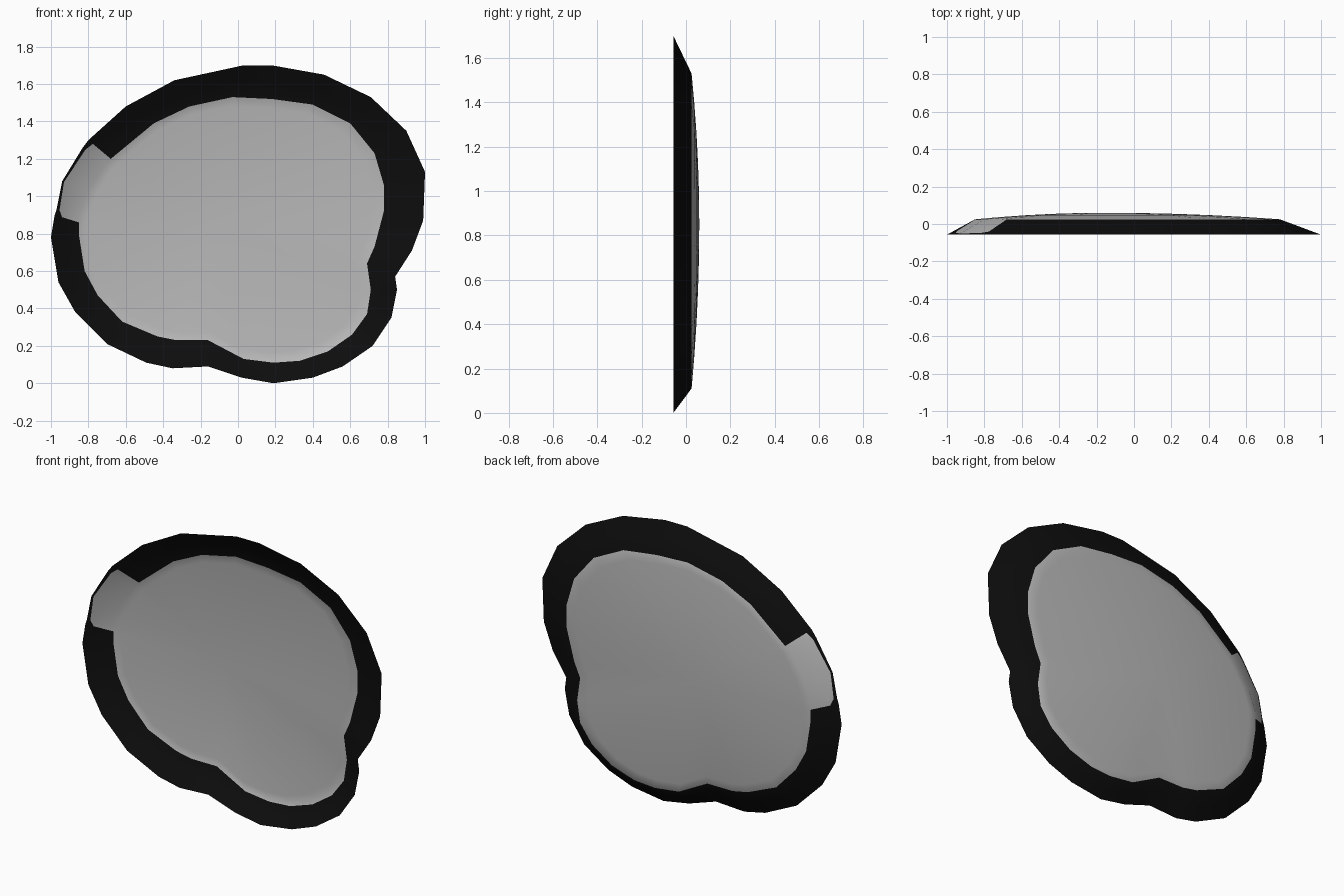
import bpy, bmesh
from mathutils import Vector

cube = bpy.data.objects.get("Cube")
if cube:
    bpy.data.objects.remove(cube, do_unlink=True)


def material(name, rgb):
    m = bpy.data.materials.new(name)
    m.use_nodes = True
    m.diffuse_color = (*rgb, 1)
    bsdf = next(n for n in m.node_tree.nodes if n.type == 'BSDF_PRINCIPLED')
    bsdf.inputs["Base Color"].default_value = (*rgb, 1)
    bsdf.inputs["Roughness"].default_value = 0.8
    return m


# Outlines as (x, z), clockwise from the top: rim edge, then the bend of the dome
rim = [(.18, 1.7), (.46, 1.65), (.71, 1.53), (.9, 1.35), (1, 1.13), (.99, .87),
       (.93, .71), (.84, .57), (.85, .5), (.82, .35), (.72, .2), (.56, .09),
       (.4, .03), (.19, 0), (.02, .03), (-.16, .09), (-.35, .08), (-.49, .11),
       (-.7, .21), (-.87, .38), (-.96, .54), (-1, .78), (-.98, .9), (-.97, .93),
       (-.94, 1.08), (-.83, 1.26), (-.8, 1.3), (-.6, 1.48), (-.34, 1.62), (.03, 1.7)]
bend = [(.18, 1.52), (.4, 1.49), (.6, 1.39), (.73, 1.23), (.78, 1.06), (.78, .92),
        (.73, .73), (.69, .64), (.71, .5), (.69, .37), (.61, .26), (.48, .17),
        (.33, .12), (.19, .11), (.03, .13), (-.16, .23), (-.33, .23), (-.43, .25),
        (-.62, .33), (-.75, .47), (-.82, .6), (-.85, .79), (-.85, .86), (-.85, .9),
        (-.8, 1.03), (-.71, 1.17), (-.68, 1.2), (-.45, 1.39), (-.26, 1.48), (-.03, 1.53)]
count = len(rim)

# The pale tab: how far its edge sits in from the rim at each station
tab = {22: .3, 23: .13, 24: .07, 25: .12, 26: .2}

RIM_Y, BEND_Y, PEAK_Y = -.057, .025, .06
centre = Vector((-.15, PEAK_Y, .85))

bm = bmesh.new()
outer = [Vector((x, RIM_Y, z)) for x, z in rim]
inner = [Vector((x, BEND_Y, z)) for x, z in bend]
middle = [o.lerp(i, tab.get(k, .5)) for k, (o, i) in enumerate(zip(outer, inner))]
rings = [outer, middle, inner]

# Shallow dome rings shrinking toward the centre
for s in (.93, .8, .6, .4, .2):
    ring = []
    for p in inner:
        q = centre.lerp(p, s)
        q.y = BEND_Y + (PEAK_Y - BEND_Y) * (1 - s * s)
        ring.append(q)
    rings.append(ring)
verts = [[bm.verts.new(p) for p in ring] for ring in rings]

# Black border on the sloping side, grey on the dome and the tab
for r in range(len(verts) - 1):
    a, b = verts[r], verts[r + 1]
    for k in range(count):
        n = (k + 1) % count
        f = bm.faces.new((a[k], a[n], b[n], b[k]))
        is_tab = r == 1 and k in tab and n in tab
        f.material_index = 1 if r >= 2 or is_tab else 0
hub = bm.verts.new(centre)
for k in range(count):
    f = bm.faces.new((verts[-1][k], verts[-1][(k + 1) % count], hub))
    f.material_index = 1

# Turn the convex side outward
bm.normal_update()
if sum(f.normal.y for f in bm.faces) < 0:
    bmesh.ops.reverse_faces(bm, faces=bm.faces[:])

mesh = bpy.data.meshes.new("shallow_shell")
bm.to_mesh(mesh)
bm.free()
mesh.materials.append(material("black_border", (.004, .004, .004)))
mesh.materials.append(material("pale_grey", (.48, .48, .48)))
shell = bpy.data.objects.new("shallow_shell", mesh)
bpy.context.collection.objects.link(shell)
bpy.context.view_layer.objects.active = shell
shell.select_set(True)
bpy.ops.object.shade_smooth_by_angle(angle=1.0)
